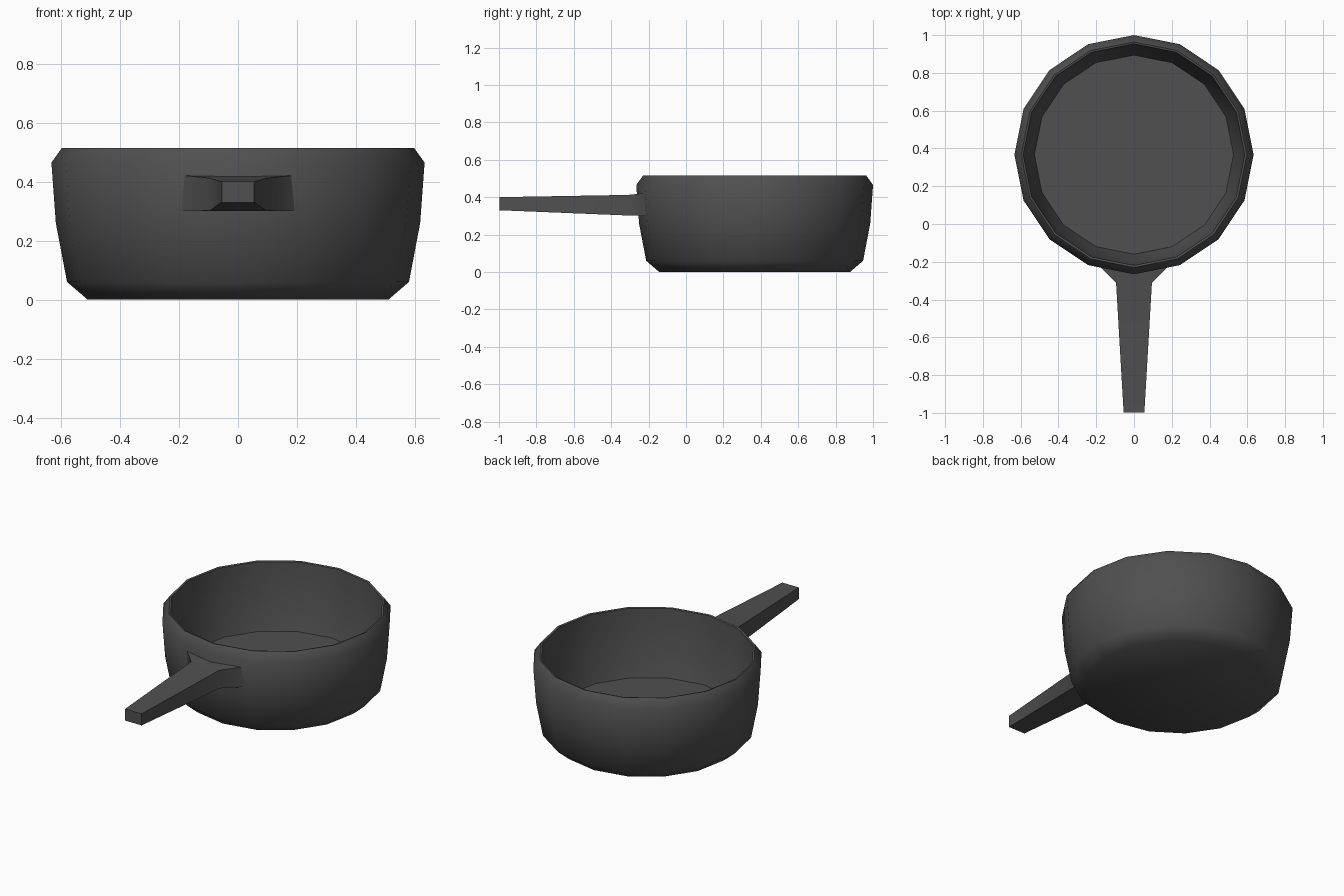
import bpy, bmesh, math

if "Cube" in bpy.data.objects:
    bpy.data.objects.remove(bpy.data.objects["Cube"])

mat = bpy.data.materials.new("dark_metal")
mat.diffuse_color = (0.08, 0.08, 0.08, 1)
mat.use_nodes = True
mat.node_tree.nodes["Principled BSDF"].inputs["Base Color"].default_value = mat.diffuse_color


def loft(name, rings, angle):
    """Skin a list of closed point rings and cap both ends."""
    bm = bmesh.new()
    loops = [[bm.verts.new(p) for p in ring] for ring in rings]
    n = len(loops[0])
    for a, b in zip(loops, loops[1:]):
        for i in range(n):
            j = (i + 1) % n
            bm.faces.new((a[i], a[j], b[j], b[i]))
    bm.faces.new(loops[0])
    bm.faces.new(loops[-1])
    bmesh.ops.recalc_face_normals(bm, faces=bm.faces)
    me = bpy.data.meshes.new(name)
    bm.to_mesh(me)
    bm.free()
    ob = bpy.data.objects.new(name, me)
    bpy.context.collection.objects.link(ob)
    me.materials.append(mat)
    bpy.ops.object.select_all(action='DESELECT')
    ob.select_set(True)
    bpy.context.view_layer.objects.active = ob
    bpy.ops.object.shade_smooth_by_angle(angle=math.radians(angle))
    return ob


def circle(r, z, sides=16, cy=0.367):
    return [(r * math.cos(math.tau * i / sides),
             cy + r * math.sin(math.tau * i / sides), z) for i in range(sides)]


# Pan bowl: outer wall up, over the rim, inner wall down to the floor
profile = [(0.51, 0), (0.58, 0.06), (0.618, 0.26), (0.633, 0.465),
           (0.597, 0.515), (0.586, 0.512), (0.575, 0.30), (0.527, 0.12)]
loft("pan_bowl", [circle(r, z) for r, z in profile], 50)

# Handle: flared root set into the wall, tapering to a square end
sections = [(-0.213, 0.195, 0.30, 0.422), (-0.31, 0.095, 0.302, 0.412),
            (-0.997, 0.055, 0.33, 0.40)]
loft("handle", [[(-w, y, lo), (w, y, lo), (w, y, hi), (-w, y, hi)]
                for y, w, lo, hi in sections], 50)
